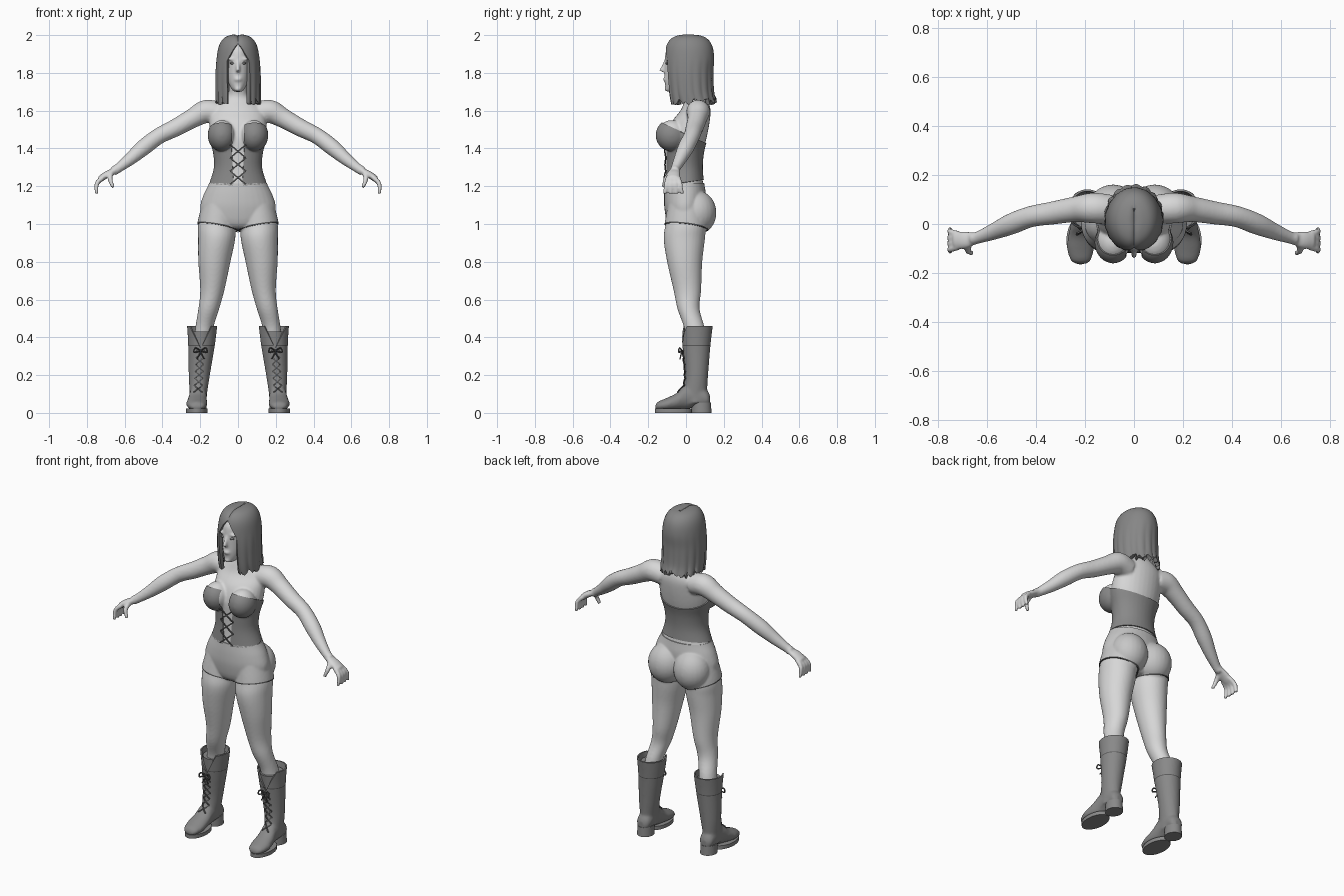
import bpy, bmesh, math, random
from mathutils import Vector, Matrix
from mathutils.bvhtree import BVHTree

random.seed(4)
if "Cube" in bpy.data.objects:
    bpy.data.objects.remove(bpy.data.objects["Cube"])


def material(name, grey):
    mat = bpy.data.materials.new(name)
    mat.use_nodes = True
    colour = (grey, grey, grey, 1)
    mat.diffuse_color = colour
    mat.node_tree.nodes["Principled BSDF"].inputs["Base Color"].default_value = colour
    return mat


skin_mat = material("light skin", .68)
shorts_mat = material("pale cloth", .57)
leather_mat = material("grey leather", .25)
hair_mat = material("grey hair", .24)
dark_mat = material("dark trim", .1)
eye_mat = material("eye grey", .3)


def smooth_rows(rows, steps=5):
    """Catmull-Rom interpolation of any rows of numbers."""
    out, last = [], len(rows) - 1
    for i in range(last):
        four = rows[max(i - 1, 0)], rows[i], rows[i + 1], rows[min(i + 2, last)]
        for step in range(steps):
            t = step / steps
            out.append([.5 * (2*b + (c - a)*t + (2*a - 5*b + 4*c - d)*t*t
                              + (3*b - a - 3*c + d)*t**3) for a, b, c, d in zip(*four)])
    return out + [list(rows[-1])]


def bridge(bm, rings, closed=True):
    """Skin a list of point rings, capped when closed."""
    loops = [[bm.verts.new(p) for p in ring] for ring in rings]
    count, faces = len(rings[0]), []
    for low, high in zip(loops, loops[1:]):
        for i in range(count if closed else count - 1):
            j = (i + 1) % count
            faces.append(bm.faces.new((low[i], low[j], high[j], high[i])))
    if closed:
        faces += [bm.faces.new(loops[0]), bm.faces.new(loops[-1])]
        bmesh.ops.recalc_face_normals(bm, faces=faces)


def column(bm, rows, lying=False, steps=5, sides=32):
    """Rows are x, height, half width, front, back; lying runs along y instead."""
    rings = []
    for x, h, half, front, back in smooth_rows(rows, steps):
        ring = []
        for i in range(sides):
            a = math.tau * i / sides
            depth = (front + back) / 2 + (back - front) / 2 * math.sin(a)
            px = x + half * math.cos(a)
            ring.append((px, h, depth) if lying else (px, depth, h))
        rings.append(ring)
    bridge(bm, rings)


def tube(bm, rows, flat=1, sides=12, steps=5):
    """Rows are x, y, z, radius along a path."""
    rows = smooth_rows(rows, steps)
    points = [Vector(r[:3]) for r in rows]
    rings = []
    for i, point in enumerate(points):
        along = (points[min(i + 1, len(points) - 1)] - points[max(i - 1, 0)]).normalized()
        u = along.cross(Vector((0, 1, 0))).normalized()
        v = u.cross(along)
        r = rows[i][3]
        rings.append([point + v * r * math.cos(a) + u * r * flat * math.sin(a)
                      for a in (math.tau * k / sides for k in range(sides))])
    bridge(bm, rings)


def ball(bm, centre, radii):
    bmesh.ops.create_uvsphere(bm, u_segments=24, v_segments=16, radius=1,
                              matrix=Matrix.Translation(centre) @ Matrix.Diagonal((*radii, 1)))


def cut(bm, co, no, clear=True):
    geom = bm.verts[:] + bm.edges[:] + bm.faces[:]
    bmesh.ops.bisect_plane(bm, geom=geom, plane_co=co, plane_no=no, clear_outer=clear)


def remove_faces(bm, rule):
    doomed = [f for f in bm.faces if rule(f.calc_center_median())]
    bmesh.ops.delete(bm, geom=doomed, context='FACES')


def finish(name, bm, mats, mirror=False, voxel=0, relax=0, shell=0, inward=-1):
    """Turn a bmesh into a finished, smooth shaded object."""
    if mirror:
        cut(bm, (0, 0, 0), (-1, 0, 0))
    mesh = bpy.data.meshes.new(name)
    bm.to_mesh(mesh)
    bm.free()
    for mat in mats:
        mesh.materials.append(mat)
    obj = bpy.data.objects.new(name, mesh)
    bpy.context.collection.objects.link(obj)
    if mirror:
        obj.modifiers.new("mirror", 'MIRROR')
    if voxel:
        mod = obj.modifiers.new("union", 'REMESH')
        mod.mode, mod.voxel_size = 'VOXEL', voxel
    if relax:
        mod = obj.modifiers.new("relax", 'SMOOTH')
        mod.factor, mod.iterations = .5, relax
    if shell:
        mod = obj.modifiers.new("thickness", 'SOLIDIFY')
        mod.thickness, mod.offset = shell, inward
    bpy.context.view_layer.update()
    graph = bpy.context.evaluated_depsgraph_get()
    done = bpy.data.meshes.new_from_object(obj.evaluated_get(graph))
    obj.modifiers.clear()
    obj.data = done
    if not done.materials:
        for mat in mats:
            done.materials.append(mat)
    done.shade_smooth()
    done.set_sharp_from_angle(angle=math.radians(60))
    return obj


# Body: torso, head, limbs and hands fused into one skin
bm = bmesh.new()
column(bm, [(0, .97, .06, -.05, .06), (0, 1, .17, -.09, .08), (0, 1.08, .195, -.108, .095),
            (0, 1.15, .178, -.11, .1), (0, 1.22, .145, -.105, .09), (0, 1.3, .122, -.1, .083),
            (0, 1.38, .127, -.1, .09), (0, 1.46, .148, -.1, .11), (0, 1.54, .15, -.075, .125),
            (0, 1.6, .14, -.03, .13), (0, 1.645, .1, -.01, .12), (0, 1.68, .055, 0, .1),
            (0, 1.74, .048, -.01, .09), (0, 1.8, .048, -.02, .08)])
column(bm, [(0, 1.7, .02, -.095, -.03), (0, 1.72, .038, -.108, 0), (0, 1.76, .055, -.113, .05),
            (0, 1.81, .066, -.113, .09), (0, 1.86, .07, -.113, .11), (0, 1.92, .068, -.105, .11),
            (0, 1.965, .05, -.07, .08), (0, 1.98, .02, -.03, .04)])
tube(bm, [(0, -.106, 1.865, .008), (0, -.122, 1.83, .01), (0, -.13, 1.807, .013)])
ball(bm, (0, -.11, 1.766), (.022, .012, .011))
ball(bm, (0, -.1, 1.715), (.02, .014, .014))
ball(bm, (.03, -.097, 1.873), (.026, .014, .008))
ball(bm, (.085, -.075, 1.47), (.07, .08, .08))
ball(bm, (.085, .06, 1.06), (.1, .095, .11))
column(bm, [(.1, 1.1, .085, -.09, .09), (.112, 1, .098, -.108, .105), (.113, .92, .098, -.118, .1),
            (.125, .8, .085, -.1, .086), (.136, .65, .064, -.066, .08),
            (.155, .55, .055, -.045, .072), (.178, .45, .048, -.01, .098), (.19, .34, .05, .005, .105)])
tube(bm, [(.1, .06, 1.585, .06), (.17, .065, 1.595, .062), (.24, .06, 1.56, .052),
          (.33, .045, 1.51, .047), (.42, .03, 1.465, .043), (.5, 0, 1.405, .043),
          (.57, -.03, 1.345, .034), (.635, -.055, 1.295, .025), (.66, -.06, 1.28, .026)], sides=24)
tube(bm, [(.64, -.057, 1.29, .024), (.69, -.065, 1.265, .036), (.73, -.068, 1.238, .036)], flat=.5)
for i in range(4):
    start, spread = -.041 - .018 * i, -.02 - .031 * i
    tube(bm, [(.715, start, 1.247, .013), (.748, (start + spread) / 2, 1.212, .0125),
              (.748, spread, 1.158, .009)])
tube(bm, [(.67, -.075, 1.272, .015), (.677, -.108, 1.238, .013), (.66, -.118, 1.193, .01)])
body = finish("body", bm, [skin_mat], mirror=True, voxel=.007, relax=5)

# Eyes
bm = bmesh.new()
ball(bm, (.03, -.101, 1.851), (.013, .008, .006))
finish("eyes", bm, [eye_mat], mirror=True)


def garment(name, planes, mats, edit):
    """Cut half a garment out of the body surface and lift it off the skin."""
    bm = bmesh.new()
    bm.from_mesh(body.data)
    for co, no in planes:
        cut(bm, co, no)
    edit(bm)
    bm.normal_update()
    for v in bm.verts:
        x = v.co.x
        v.co += v.normal * .006
        if x < .0005:
            v.co.x = 0
    return finish(name, bm, mats, mirror=True, shell=.008)


middle = ((0, 0, 0), (-1, 0, 0))


# Corset with an open front
def open_front(bm):
    co, no = Vector((.04, 0, 1.53)), Vector((.33, 0, -.018))
    cut(bm, co, no, clear=False)
    remove_faces(bm, lambda c: c.y < 0 and (c - co).dot(no) < 0)


garment("corset", [middle, ((.2, 0, 0), (1, 0, 0)), ((0, -.13, 1.535), (0, .105, .23)),
                   ((0, -.13, 1.2), (0, .035, -.23))], [leather_mat], open_front)


# Shorts with a dark hem
def hem(bm):
    co, no = Vector((0, 0, .972)), Vector((-.17, .12, 1))
    cut(bm, co, no, clear=False)
    for f in bm.faces:
        f.material_index = int((f.calc_center_median() - co).dot(no) < 0)


garment("shorts", [middle, ((.4, 0, 0), (1, 0, 0)), ((0, 0, 1.215), (0, 0, 1)),
                   ((0, 0, .965), (.17, -.12, -1))], [shorts_mat, dark_mat], hem)

# Boots: shaft and foot fused, then opened at the top with a front notch
bm = bmesh.new()
column(bm, [(.19, .48, .083, -.04, .145), (.19, .46, .08, -.035, .142), (.193, .36, .071, -.02, .13),
            (.205, .2, .056, -.005, .117), (.21, .1, .046, -.02, .112), (.212, .05, .045, -.02, .12)])
column(bm, [(.215, -.163, .014, .02, .036), (.217, -.15, .04, .015, .058), (.218, -.1, .055, .012, .08),
            (.216, -.05, .052, .015, .105), (.212, 0, .046, .02, .15), (.21, .06, .045, .03, .15),
            (.21, .11, .04, .03, .12), (.21, .128, .02, .04, .09)], lying=True)
blank = finish("boot_blank", bm, [leather_mat], voxel=.008, relax=4)
bm = bmesh.new()
bm.from_mesh(blank.data)
bpy.data.objects.remove(blank)
cut(bm, (0, 0, .459), (0, 0, 1))
for side in (-1, 1):
    cut(bm, (.197, 0, .34), (side, 0, -.5), clear=False)
remove_faces(bm, lambda c: c.y < .04 and abs(c.x - .197) < (c.z - .34) * .5)
for height in (.355, .36):
    cut(bm, (0, 0, height), (0, 0, 1), clear=False)
for f in bm.faces:
    f.material_index = int(.355 < f.calc_center_median().z < .36)
boots = finish("boots", bm, [leather_mat, dark_mat], mirror=True, shell=.008)

# Boot tongues, soles and heels
bm = bmesh.new()
column(bm, [(.19, .43, .064, -.018, .122), (.195, .3, .058, -.006, .115)])
finish("boot_tongues", bm, [leather_mat], mirror=True)
bm = bmesh.new()
column(bm, [(.218, 0, .057, -.165, .03), (.218, .022, .057, -.165, .03)], steps=1)
column(bm, [(.211, 0, .046, .03, .135), (.211, .055, .043, .03, .132)], steps=1)
finish("boot_soles", bm, [leather_mat], mirror=True)


# Criss-cross laces laid over a surface
def laces(name, surface, centres, levels, half, lift, bow=False):
    tree = BVHTree.FromPolygons([v.co for v in surface.data.vertices],
                                [tuple(p.vertices) for p in surface.data.polygons])

    def front(x, z):
        hit = tree.ray_cast(Vector((x, -1, z)), Vector((0, 1, 0)))[0]
        return (hit.y if hit else 0) - lift

    bm = bmesh.new()
    count = levels[2]
    for i in range(count):
        for side in (-1, 1):
            rows = []
            for k in range(7):
                t = (i + k / 6) / count
                x = centres[0] + (centres[1] - centres[0]) * t + side * half * (k / 3 - 1)
                z = levels[0] + (levels[1] - levels[0]) * t
                rows.append((x, front(x, z), z, .004))
            tube(bm, rows, sides=6, steps=1)
    if bow:
        x, z = centres[1], levels[1]
        y = front(x, z)
        for s in (-1, 1):
            tube(bm, [(x, y, z, .004), (x + s*.028, y - .015, z + .014, .004),
                      (x + s*.034, y - .018, z - .01, .004), (x, y - .004, z - .004, .004),
                      (x + s*.02, y - .012, z - .045, .003)], sides=6)
    finish(name, bm, [dark_mat], mirror=bow)


laces("corset_laces", body, (0, 0), (1.21, 1.42, 3), .042, .012)
laces("boot_laces", boots, (.212, .198), (.11, .33, 6), .022, .004, bow=True)

# Hair: a parted shell, open over the face, with ragged ends
bm = bmesh.new()
rings, count = [], 73
ragged = [random.uniform(-.016, .02) for _ in range(count)]
for z, half, front, back in smooth_rows([
        (1.645, .107, -.085, .15), (1.7, .108, -.095, .136), (1.8, .108, -.104, .133),
        (1.88, .102, -.104, .138), (1.94, .09, -.095, .128), (1.975, .068, -.072, .102),
        (1.99, .035, -.035, .06), (1.992, .004, .005, .015)]):
    opening = math.radians(30) * max(0, min(1, (1.965 - z) / .1))
    low = max(0, min(1, (1.9 - z) / .25))
    ring = []
    for i in range(count):
        a = opening + (math.tau - 2 * opening) * i / (count - 1)
        r = 1 + .03 * low * math.sin(17 * a)
        x = half * r * math.sin(a)
        y = (front + back) / 2 - (back - front) / 2 * r * math.cos(a)
        part = .01 * math.exp(-(x / .01) ** 2) if z > 1.93 and y < .06 else 0
        ring.append((x, y, z - part + ragged[i] * low ** 6))
    rings.append(ring)
bridge(bm, rings, closed=False)
finish("hair", bm, [hair_mat], shell=.022, inward=0)
